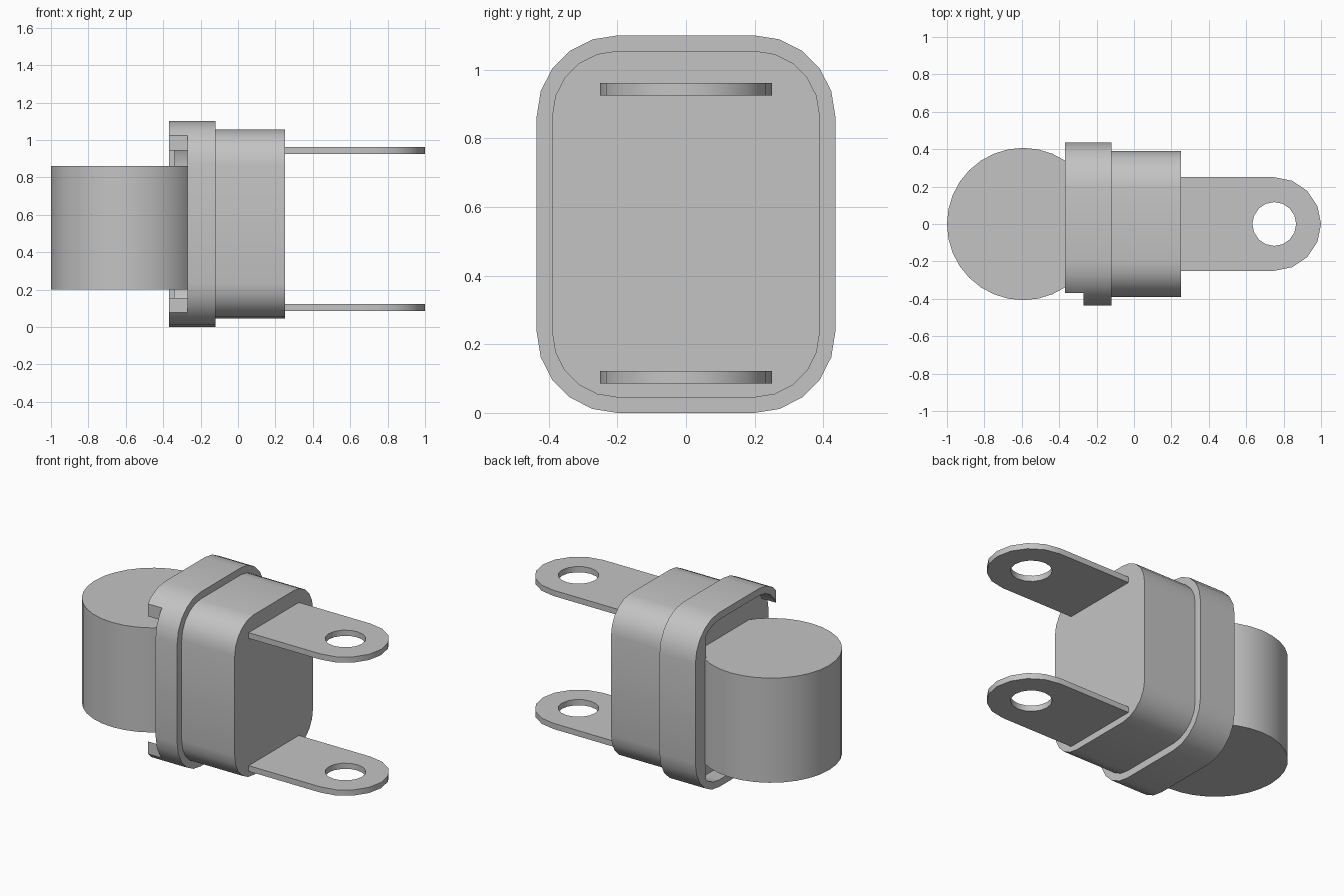
import bpy, bmesh, math
from mathutils import Vector

cube = bpy.data.objects.get("Cube")
if cube:
    bpy.data.objects.remove(cube, do_unlink=True)

# One plain grey for everything
grey = bpy.data.materials.new("plain_grey")
grey.use_nodes = True
COLOUR = (0.55, 0.55, 0.55, 1)
grey.diffuse_color = COLOUR
grey.node_tree.nodes["Principled BSDF"].inputs["Base Color"].default_value = COLOUR

MID = 0.55  # height of the housing axis


def finish(bm, name):
    bmesh.ops.recalc_face_normals(bm, faces=bm.faces)
    mesh = bpy.data.meshes.new(name)
    bm.to_mesh(mesh)
    bm.free()
    mesh.materials.append(grey)
    obj = bpy.data.objects.new(name, mesh)
    bpy.context.collection.objects.link(obj)
    bpy.ops.object.select_all(action='DESELECT')
    obj.select_set(True)
    bpy.context.view_layer.objects.active = obj
    bpy.ops.object.shade_smooth_by_angle(angle=math.radians(31))
    return obj


def rounded(x, radius, steps=5):
    """Rounded rectangle in the yz plane; radius grows it outwards."""
    points = []
    for k, (sy, sz) in enumerate([(1, 1), (-1, 1), (-1, -1), (1, -1)]):
        for i in range(steps + 1):
            a = math.pi / 2 * (k + i / steps)
            points.append(Vector((x, sy * 0.2 + radius * math.cos(a),
                                  MID + sz * 0.315 + radius * math.sin(a))))
    return points


def extrude(bm, offset):
    out = bmesh.ops.extrude_face_region(bm, geom=bm.faces[:])
    verts = [g for g in out["geom"] if isinstance(g, bmesh.types.BMVert)]
    bmesh.ops.translate(bm, verts=verts, vec=offset)


def trim(bm, y):
    """Keep only what lies beyond y."""
    bmesh.ops.bisect_plane(bm, geom=bm.verts[:] + bm.edges[:] + bm.faces[:],
                           plane_co=(0, y, 0), plane_no=(0, 1, 0), clear_inner=True)


def block(name, x0, x1, radius, keep_above=None):
    bm = bmesh.new()
    bm.faces.new([bm.verts.new(p) for p in rounded(x0, radius)])
    if keep_above is not None:
        trim(bm, keep_above)
    extrude(bm, (x1 - x0, 0, 0))
    return finish(bm, name)


# Solid housing and its wider flange
block("housing", -0.13, 0.25, 0.19)
block("flange", -0.27, -0.12, 0.235)

# Thin collar, open on the front side
bm = bmesh.new()
outer = [bm.verts.new(p) for p in rounded(-0.37, 0.235)]
inner = [bm.verts.new(p) for p in rounded(-0.37, 0.19)]
for i in range(len(outer)):
    j = (i + 1) % len(outer)
    bm.faces.new((outer[i], outer[j], inner[j], inner[i]))
trim(bm, -0.37)
extrude(bm, (0.1, 0, 0))
finish(bm, "collar")

# Retaining lip inside the closed side of the collar
block("collar_lip", -0.37, -0.34, 0.19, keep_above=0.33)

# Upright roller
bm = bmesh.new()
bmesh.ops.create_cone(bm, cap_ends=True, segments=32, radius1=0.407, radius2=0.407, depth=0.66)
bmesh.ops.translate(bm, verts=bm.verts, vec=(-0.593, 0, 0.53))
finish(bm, "roller")


# Mounting lugs: round-ended plates with a bolt hole
def lug(name, z):
    bm = bmesh.new()
    n = 16
    centre = Vector((0.75, 0, z))
    ring, hole = [], []
    for i in range(n):
        a = 2 * math.pi * i / n
        d = Vector((math.cos(a), math.sin(a), 0))
        hole.append(bm.verts.new(centre + d * 0.117))
        p = centre + d * 0.25
        if d.x < -0.01:  # square root end, sunk into the housing
            t = min(0.52 / -d.x, 0.25 / max(abs(d.y), 0.001))
            p = centre + d * t
        ring.append(bm.verts.new(p))
    for i in range(n):
        j = (i + 1) % n
        bm.faces.new((ring[i], ring[j], hole[j], hole[i]))
    # Extend the root edge into a full rectangle
    root = [v for v in ring if v.co.x < 0.3]
    far = [v for v in ring if abs(abs(v.co.y) - 0.25) < 0.001 and v.co.x < 0.7]
    for side in (1, -1):
        corner = bm.verts.new((0.23, side * 0.25, z))
        a = min((v for v in far if v.co.y * side > 0), key=lambda v: v.co.x)
        b = max(root, key=lambda v: v.co.y * side)
        bm.faces.new((a, corner, b))
    bmesh.ops.recalc_face_normals(bm, faces=bm.faces)
    extrude(bm, (0, 0, 0.036))
    return finish(bm, name)


lug("lower_lug", 0.086)
lug("upper_lug", 0.925)
